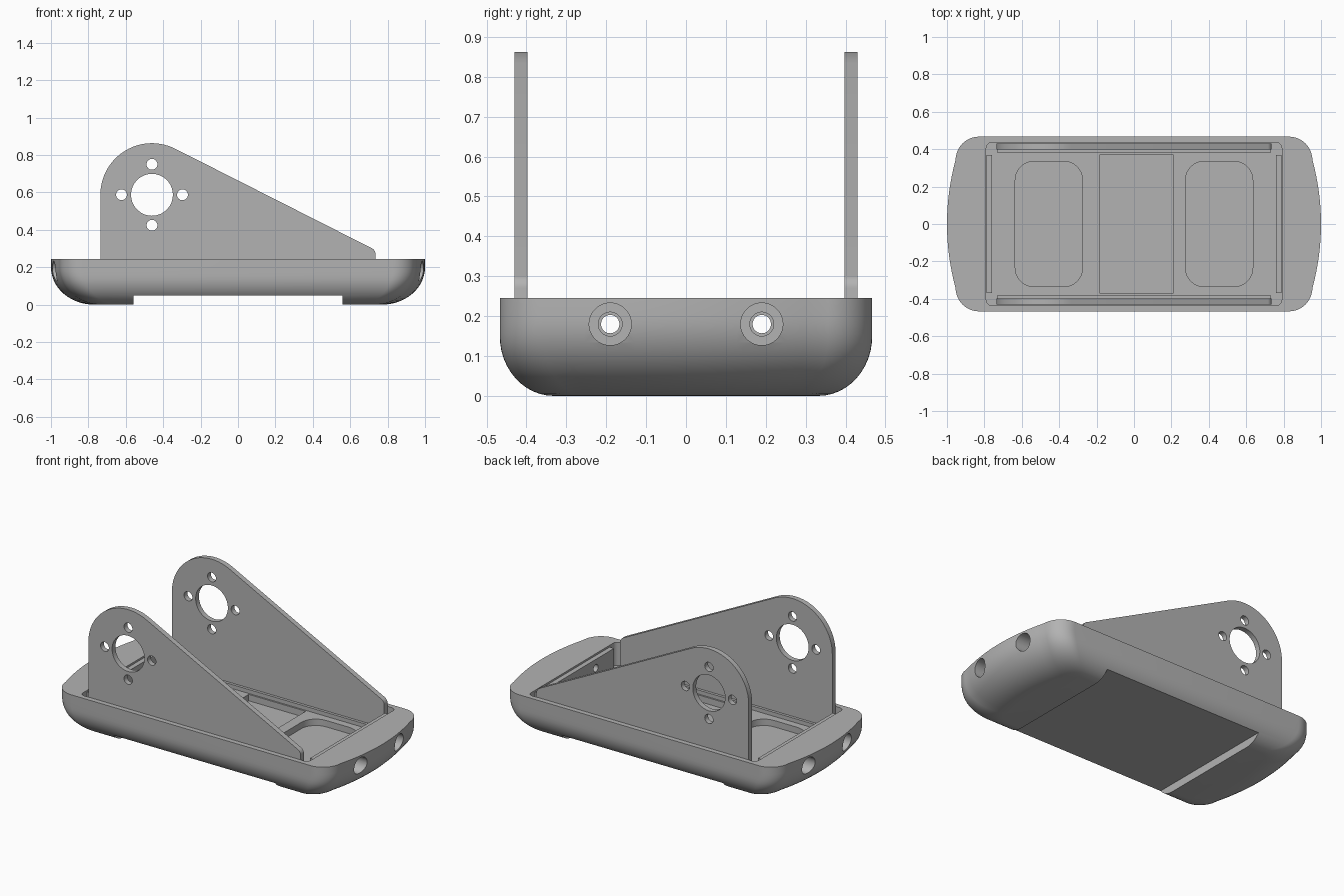
import bpy, bmesh
from math import sin, cos, pi, sqrt, radians
from mathutils import Matrix

old = bpy.data.objects.get("Cube")
if old:
    bpy.data.objects.remove(old, do_unlink=True)

grey = bpy.data.materials.new("plain_grey")
grey.use_nodes = True
COLOUR = (0.45, 0.45, 0.45, 1)
grey.diffuse_color = COLOUR
grey.node_tree.nodes["Principled BSDF"].inputs["Base Color"].default_value = COLOUR


def loft(name, rings):
    """Closed solid skinned through matching rings of points."""
    bm = bmesh.new()
    loops = [[bm.verts.new(p) for p in ring] for ring in rings]
    for a, b in zip(loops, loops[1:]):
        for i in range(len(a)):
            j = (i + 1) % len(a)
            bm.faces.new((a[i], a[j], b[j], b[i]))
    bm.faces.new(loops[0])
    bm.faces.new(loops[-1])
    bmesh.ops.recalc_face_normals(bm, faces=bm.faces)
    mesh = bpy.data.meshes.new(name)
    bm.to_mesh(mesh)
    bm.free()
    mesh.materials.append(grey)
    obj = bpy.data.objects.new(name, mesh)
    bpy.context.collection.objects.link(obj)
    return obj


def arc(cx, cy, r, start, end, n=12):
    angles = [radians(start + (end - start) * i / n) for i in range(n + 1)]
    return [(cx + r * cos(a), cy + r * sin(a)) for a in angles]


def rounded(cx, cy, hx, hy, r):
    pts = []
    for k, (sx, sy) in enumerate([(1, 1), (-1, 1), (-1, -1), (1, -1)]):
        pts += arc(cx + sx * (hx - r), cy + sy * (hy - r), r, 90 * k, 90 * k + 90, 8)
    return pts


def slab(name, outline, z0, z1):
    return loft(name, [[(x, y, z) for x, y in outline] for z in (z0, z1)])


def plate(name, outline, y0, y1):
    return loft(name, [[(x, y, z) for x, z in outline] for y in (y0, y1)])


def box(name, x0, x1, y0, y1, z0, z1):
    return slab(name, [(x0, y0), (x1, y0), (x1, y1), (x0, y1)], z0, z1)


def rod(name, y, z, r, x0, x1):
    return loft(name, [[(x, a, b) for a, b in arc(y, z, r, 0, 350, 35)] for x in (x0, x1)])


def cut(obj, cutter):
    cutter.hide_render = True
    mod = obj.modifiers.new("cut", 'BOOLEAN')
    mod.operation, mod.solver, mod.object = 'DIFFERENCE', 'EXACT', cutter
    bpy.context.view_layer.objects.active = obj
    bpy.ops.object.modifier_apply(modifier=mod.name)
    bpy.data.objects.remove(cutter, do_unlink=True)


def smooth(obj, angle=30):
    bpy.ops.object.select_all(action='DESELECT')
    obj.select_set(True)
    bpy.context.view_layer.objects.active = obj
    bpy.ops.object.shade_smooth_by_angle(angle=radians(angle))


# Tray body: bowed ends, rounded corners, deep rounded underside
W, H = 0.467, 0.245
quarter = [(1 - 0.05 * (i / 8 * 0.95) ** 2, 0.34 * i / 8) for i in range(9)]
for i in range(1, 13):
    t = i / 12 * pi / 2
    quarter.append((0.83 + 0.124 * cos(t), 0.34 + (W - 0.34) * sin(t)))
half = quarter + [(-x, y) for x, y in reversed(quarter)]
outline = half + [(x, -y) for x, y in reversed(half[1:-1])]


def inset(z, height, amount):
    d = max(0, 1 - z / height)
    return amount * (1 - sqrt(1 - d * d))


levels = [0.2 * (1 - cos(i / 14 * pi / 2)) for i in range(15)] + [H]
rings = []
for z in levels:
    sx, sy = 1 - inset(z, 0.2, 0.23), 1 - inset(z, 0.15, 0.135) / W
    rings.append([(x * sx, y * sy, z) for x, y in outline])
tray = loft("tray_body", rings)

# Underside channel, main cavity and floor pockets
FLOOR = 0.1
cut(tray, box("channel_cutter", -0.56, 0.56, -0.6, 0.6, -0.1, 0.05))
cut(tray, slab("cavity_cutter", rounded(0, 0, 0.79, 0.436, 0.03), FLOOR, 0.5))
for cx in (-0.455, 0.455):
    cut(tray, slab("pocket_cutter", rounded(cx, 0, 0.18, 0.335, 0.1), 0.06, 0.3))
cut(tray, box("middle_cutter", -0.185, 0.21, -0.37, 0.37, 0.06, 0.3))

# Stepped screw holes through both ends
for s in (-1, 1):
    for y in (-0.19, 0.19):
        for r, depth in ((0.053, 0.86), (0.03, 0.815), (0.023, 0.7)):
            cut(tray, rod("bore_cutter", y, 0.18, r, s * depth, s * 1.1))
smooth(tray)

# End strips inside the cavity, bored in line with the screw holes
for s, side in ((-1, "right"), (1, "left")):
    strip = box(side + "_end_strip", *sorted((s * 0.758, s * 0.788)), -0.37, 0.37, FLOOR, 0.235)
    for y in (-0.19, 0.19):
        cut(strip, rod("bore_cutter", y, 0.18, 0.023, 0.6 * s, 0.9 * s))
    smooth(strip)

# Upright side plates with a round shoulder, sloping edge and mounting holes
CX, CZ = -0.46, 0.587
profile = [(0.735, FLOOR)] + arc(0.7, 0.27, 0.035, 0, 63, 6)
profile += arc(CX, CZ, 0.276, 63, 180, 28) + [(CX - 0.276, FLOOR)]
for s, side in ((-1, "front"), (1, "back")):
    y0, y1 = sorted((s * 0.397, s * 0.43))
    wall = plate(side + "_side_plate", profile, y0, y1)
    holes = [(CX, CZ, 0.112)]
    holes += [(CX + 0.163 * cos(k * pi / 2), CZ + 0.163 * sin(k * pi / 2), 0.029) for k in range(4)]
    for x, z, r in holes:
        cut(wall, plate("hole_cutter", arc(x, z, r, 0, 350, 35), y0 - 0.1, y1 + 0.1))
    smooth(wall)

    # Low ledge along the foot of each plate
    a, b = sorted((s * 0.38, s * 0.398))
    box(side + "_ledge", -0.73, 0.73, a, b, FLOOR, 0.125)
